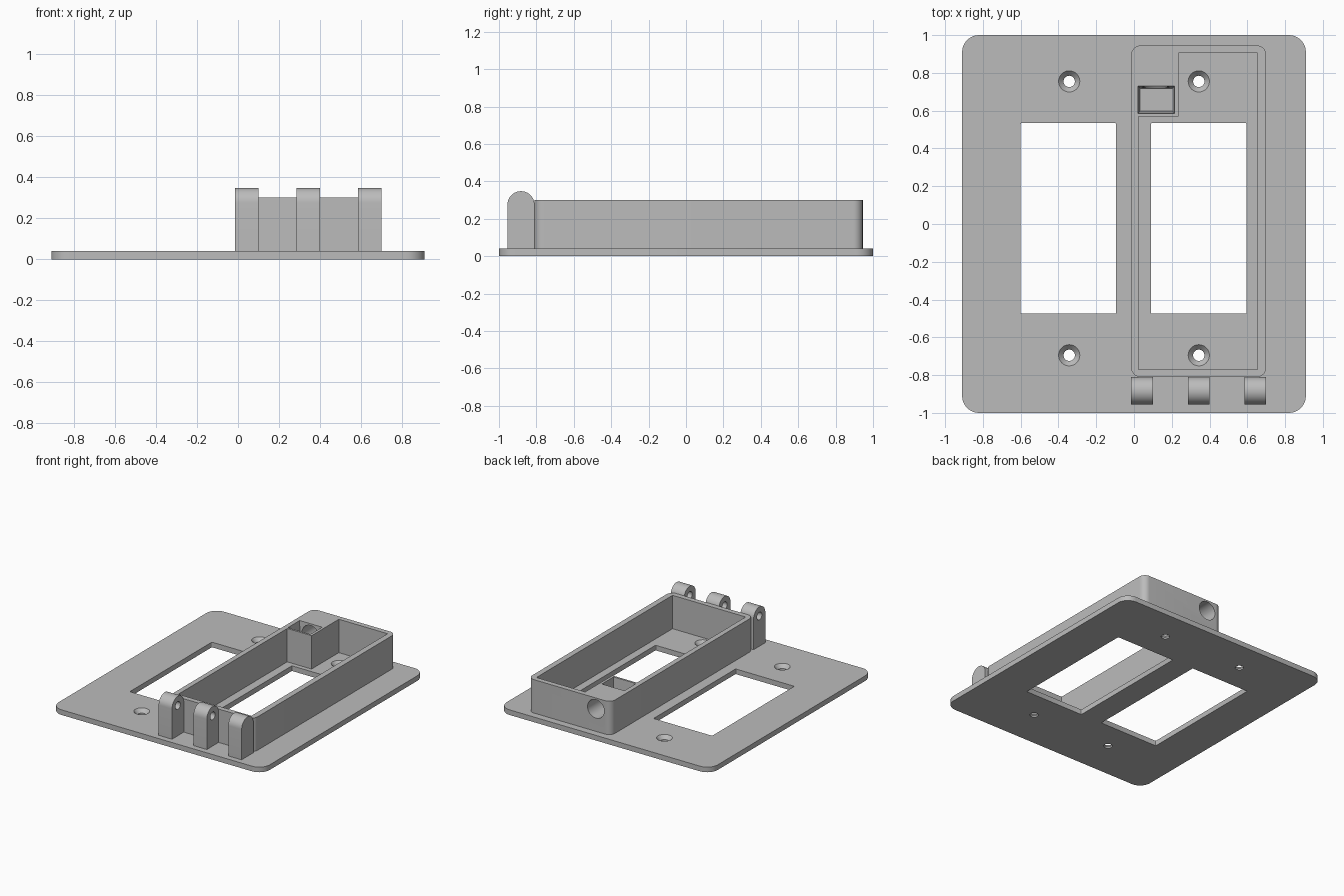
import bpy, bmesh, math
from mathutils import Matrix, Vector

cube = bpy.data.objects.get("Cube")
if cube:
    bpy.data.objects.remove(cube, do_unlink=True)

grey = bpy.data.materials.new("plain grey")
grey.use_nodes = True
grey.diffuse_color = (0.5, 0.5, 0.5, 1)
grey.node_tree.nodes["Principled BSDF"].inputs["Base Color"].default_value = (0.5, 0.5, 0.5, 1)


def add_object(name, bm):
    bmesh.ops.recalc_face_normals(bm, faces=bm.faces)
    mesh = bpy.data.meshes.new(name)
    bm.to_mesh(mesh)
    bm.free()
    mesh.materials.append(grey)
    obj = bpy.data.objects.new(name, mesh)
    bpy.context.collection.objects.link(obj)
    return obj


def extrude(name, points, offset):
    """Prism from a closed outline of 3D points."""
    bm = bmesh.new()
    face = bm.faces.new([bm.verts.new(p) for p in points])
    new = bmesh.ops.extrude_face_region(bm, geom=[face])["geom"]
    bmesh.ops.translate(bm, vec=Vector(offset),
                        verts=[v for v in new if isinstance(v, bmesh.types.BMVert)])
    return add_object(name, bm)


def rounded_slab(name, x0, x1, y0, y1, z0, z1, r, steps=10):
    corners = [(x1 - r, y1 - r), (x0 + r, y1 - r), (x0 + r, y0 + r), (x1 - r, y0 + r)]
    points = []
    for i, (cx, cy) in enumerate(corners):
        for s in range(steps + 1):
            a = math.pi / 2 * (i + s / steps)
            points.append((cx + r * math.cos(a), cy + r * math.sin(a), z0))
    return extrude(name, points, (0, 0, z1 - z0))


def cone(name, start, end, r0, r1):
    """Cone or cylinder between two points."""
    start, end = Vector(start), Vector(end)
    axis = end - start
    turn = axis.to_track_quat("Z", "Y").to_matrix().to_4x4()
    bm = bmesh.new()
    bmesh.ops.create_cone(bm, cap_ends=True, segments=40, radius1=r0, radius2=r1,
                          depth=axis.length,
                          matrix=Matrix.Translation((start + end) / 2) @ turn)
    return add_object(name, bm)


def cut(obj, cutters):
    """Subtract the cutters, bake the result and discard the cutters."""
    for c in cutters:
        c.hide_render = True
        mod = obj.modifiers.new("cut", "BOOLEAN")
        mod.operation, mod.solver, mod.object = "DIFFERENCE", "EXACT", c
    graph = bpy.context.evaluated_depsgraph_get()
    mesh = bpy.data.meshes.new_from_object(obj.evaluated_get(graph))
    obj.modifiers.clear()
    obj.data = mesh
    for c in cutters:
        bpy.data.objects.remove(c, do_unlink=True)


T = 0.04        # plate thickness
TOP = 0.30      # box rim height

# Wall plate with two windows and four countersunk screw holes
plate = rounded_slab("wall_plate", -0.91, 0.91, -1, 1, 0, T, 0.09)
cutters = [rounded_slab("window_cutter", x, x + 0.505, -0.475, 0.535, -0.1, 0.1, 0.006, 3)
           for x in (-0.6, 0.09)]
for x in (-0.343, 0.343):
    for y in (-0.695, 0.755):
        cutters.append(cone("screw_cutter", (x, y, -0.1), (x, y, 0.1), 0.03, 0.03))
        cutters.append(cone("sink_cutter", (x, y, 0.012), (x, y, T + 0.001), 0.03, 0.057))
cut(plate, cutters)

# Box frame with a solid corner block
box = rounded_slab("box_frame", -0.015, 0.7, -0.81, 0.945, T, TOP, 0.05)
inside = [(0.025, -0.77), (0.655, -0.77), (0.655, 0.905),
          (0.235, 0.905), (0.235, 0.57), (0.025, 0.57)]
cavity = extrude("cavity_cutter", [(x, y, -0.1) for x, y in inside], (0, 0, 0.6))

# Tapered latch pocket in the block, and a round bore reaching it from the back
bm = bmesh.new()
bmesh.ops.create_cube(bm, size=1, matrix=Matrix.Translation((0.1175, 0.6575, 0.21))
                      @ Matrix.Diagonal((0.195, 0.145, 0.2, 1)))
for v in bm.verts:
    if v.co.z < 0.2:
        v.co.x += 0.012 if v.co.x < 0.1175 else -0.012
        v.co.y += 0.012 if v.co.y < 0.6575 else -0.012
pocket = add_object("pocket_cutter", bm)
bore = cone("bore_cutter", (0.115, 0.66, 0.215), (0.115, 1.1, 0.215), 0.072, 0.072)
cut(box, [cavity, pocket, bore])

# Three hinge knuckles with a pin hole that stops inside the last one
YC, ZC, R = -0.8825, 0.275, 0.0725
arch = [(YC - R, T), (YC + R, T)]
arch += [(YC + R * math.cos(a), ZC + R * math.sin(a))
         for a in (math.pi * i / 20 for i in range(21))]
knuckles = []
for name, x in (("right", -0.015), ("middle", 0.285), ("left", 0.585)):
    knuckle = extrude("hinge_knuckle_" + name, [(x, y, z) for y, z in arch], (0.115, 0, 0))
    cut(knuckle, [cone("pin_cutter", (-0.2, YC, ZC), (0.66, YC, ZC), 0.03, 0.03)])
    knuckles.append(knuckle)

# Smooth the round surfaces, keep the edges sharp
bpy.ops.object.select_all(action="DESELECT")
for obj in [plate, box] + knuckles:
    obj.select_set(True)
bpy.context.view_layer.objects.active = plate
bpy.ops.object.shade_smooth_by_angle(angle=math.radians(30))
